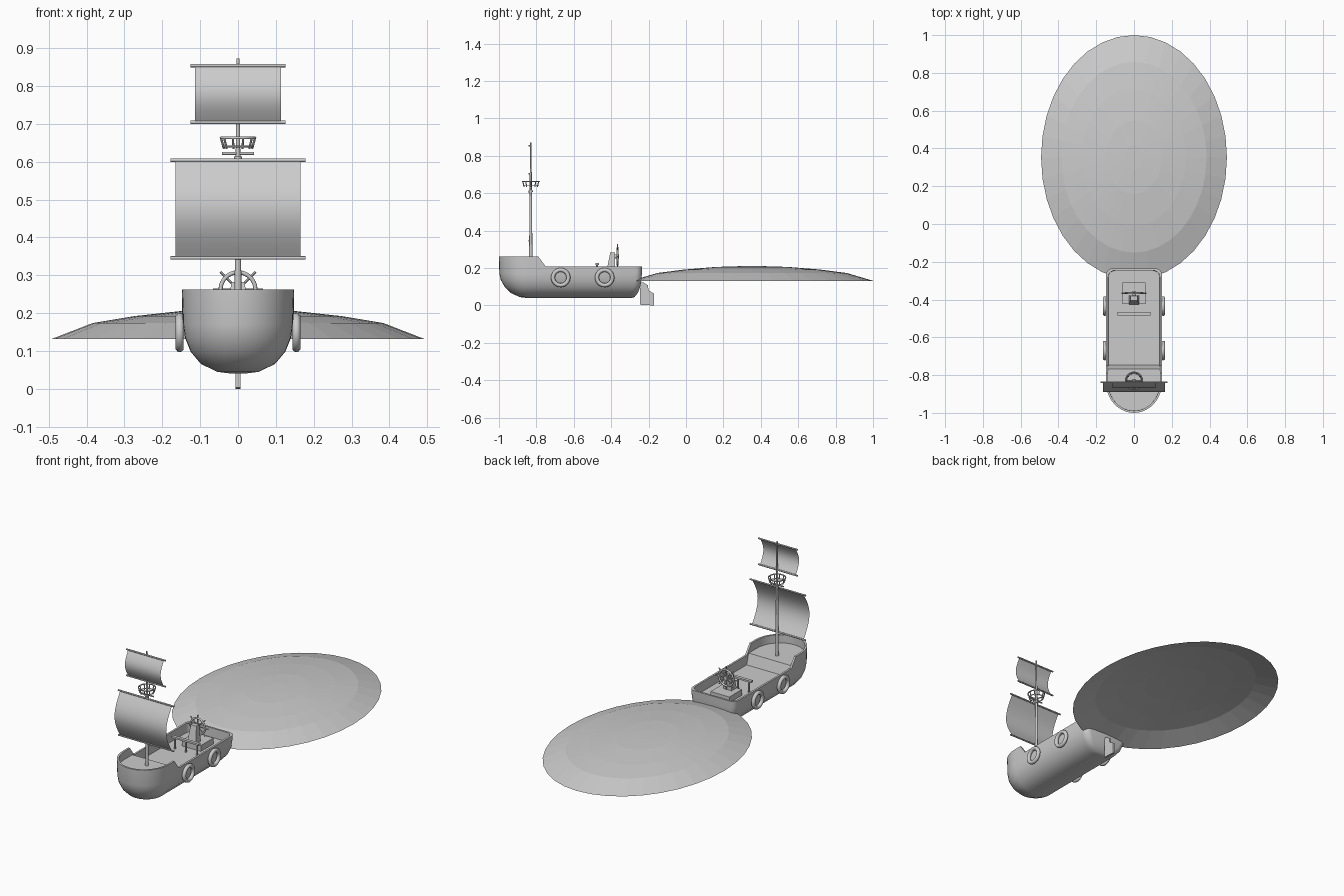
import bpy, bmesh, math
from mathutils import Vector

if "Cube" in bpy.data.objects:
    bpy.data.objects.remove(bpy.data.objects["Cube"])


def make(name, verts, faces, smooth=None):
    me = bpy.data.meshes.new(name)
    me.from_pydata(verts, [], faces)
    bm = bmesh.new()
    bm.from_mesh(me)
    bmesh.ops.recalc_face_normals(bm, faces=bm.faces)
    bm.to_mesh(me)
    bm.free()
    ob = bpy.data.objects.new(name, me)
    bpy.context.collection.objects.link(ob)
    if smooth:
        shade(ob, smooth)
    return ob


def shade(ob, angle=40):
    bpy.ops.object.select_all(action='DESELECT')
    ob.select_set(True)
    bpy.context.view_layer.objects.active = ob
    bpy.ops.object.shade_smooth_by_angle(angle=math.radians(angle))


def loft(rings, cap_start=True, cap_end=True):
    n = len(rings[0])
    verts = [p for r in rings for p in r]
    faces = [(i * n + j, i * n + (j + 1) % n, (i + 1) * n + (j + 1) % n, (i + 1) * n + j)
             for i in range(len(rings) - 1) for j in range(n)]
    if cap_start:
        faces.append(tuple(range(n)))
    if cap_end:
        faces.append(tuple(range((len(rings) - 1) * n, len(rings) * n)))
    return verts, faces


def rod(name, a, b, r1, r2=None, sides=12):
    a, b = Vector(a), Vector(b)
    bpy.ops.mesh.primitive_cone_add(vertices=sides, radius1=r1, radius2=r1 if r2 is None else r2,
                                    depth=(b - a).length, location=(a + b) / 2)
    ob = bpy.context.object
    ob.name = name
    ob.rotation_euler = (b - a).to_track_quat('Z', 'Y').to_euler()
    shade(ob)
    return ob


def box(name, loc, size):
    bpy.ops.mesh.primitive_cube_add(size=1, location=loc)
    ob = bpy.context.object
    ob.name = name
    ob.scale = size
    return ob


def ring(name, loc, major, minor, rot=(0, 0, 0), seg=32):
    bpy.ops.mesh.primitive_torus_add(major_radius=major, minor_radius=minor, major_segments=seg,
                                     minor_segments=10, location=loc, rotation=rot)
    bpy.context.object.name = name
    shade(bpy.context.object, 60)


# Hull plan outline: elliptical bow, straight sides, rounded stern corners
def half_plan(w, front, stern):
    yb, r = -0.84, min(0.035, w * 0.6)
    pts = [(w * math.sin(k * math.pi / 20), yb + (front - yb) * math.cos(k * math.pi / 20)) for k in range(11)]
    pts += [(w, -0.79), (w, -0.75), (w, -0.5)]
    pts += [(w - r + r * math.cos(k * math.pi / 10), stern - r + r * math.sin(k * math.pi / 10)) for k in range(6)]
    return pts


def plan(w, front, stern, zf):
    h = half_plan(w, front, stern)
    full = h + [(-x, y) for x, y in reversed(h[1:])]
    return [(x, y, zf(y)) for x, y in full]


def sheer(y):
    t = min(1, max(0, (y + 0.79) / 0.04))
    return 0.262 - 0.054 * t


# Hull shell with bulwark and main deck
levels = [(0.015, -0.85, -0.29, 0.040), (0.055, -0.89, -0.275, 0.045), (0.098, -0.935, -0.258, 0.066),
          (0.125, -0.968, -0.245, 0.098), (0.140, -0.99, -0.238, 0.135), (0.145, -0.998, -0.236, 0.17)]
rings = [plan(w, f, s, lambda y, z=z: z) for w, f, s, z in levels]
rings.append(plan(0.148, -1.0, -0.235, sheer))
rings.append(plan(0.137, -0.989, -0.246, sheer))
rings.append(plan(0.136, -0.988, -0.247, lambda y: 0.155))
make("hull", *loft(rings), smooth=35)

# Raised foredeck and its step
h = [p for p in half_plan(0.1365, -0.9885, -0.246) if p[1] < -0.76] + [(0.1365, -0.767)]
top = [(x, y, 0.215) for x, y in h + [(-x, y) for x, y in reversed(h[1:])]]
n = len(h)
make("foredeck", top + [(0.1365, -0.747, 0.155), (-0.1365, -0.747, 0.155)],
     [tuple(range(len(top))), (n - 1, n, len(top) + 1, len(top))])

# Rudder
prof = [(-0.245, 0.004), (-0.172, 0.0), (-0.172, 0.064), (-0.2, 0.08), (-0.204, 0.108), (-0.23, 0.124), (-0.245, 0.124)]
make("rudder", *loft([[(x, y, z) for y, z in prof] for x in (-0.006, 0.006)]))

# Side fender rings
for side in (-1, 1):
    for y in (-0.67, -0.435):
        ring("fender_ring", (side * 0.154, y, 0.149), 0.041, 0.011, (0, math.pi / 2, 0))

# Mast
MY = -0.83
rod("mast", (0, MY, 0.2), (0, MY, 0.872), 0.0095, 0.004, 16)


# Billowing sails, each between two yards
def sail(name, w, z0, z1, depth, yard):
    y0, k = MY - 0.008, 14
    prof = [(y0 - depth * math.sin(math.pi * i / k), z0 + (z1 - z0) * i / k) for i in range(k + 1)]
    verts = [(s * w, y, z) for y, z in prof for s in (-1, 1)]
    make(name, verts, [(2 * i, 2 * i + 1, 2 * i + 3, 2 * i + 2) for i in range(k)], 60)
    for z in (z0, z1):
        rod(name + "_yard", (-yard, y0, z), (yard, y0, z), 0.0045)


sail("main_sail", 0.165, 0.346, 0.604, 0.052, 0.178)
sail("top_sail", 0.114, 0.704, 0.854, 0.03, 0.125)

# Lookout basket
ring("lookout_rail", (0, MY, 0.663), 0.045, 0.0035)
ring("lookout_lower_ring", (0, MY, 0.64), 0.039, 0.0025)
rod("lookout_crossbar", (-0.042, MY, 0.622), (0.042, MY, 0.622), 0.004)
rod("mast_collar", (0, MY, 0.606), (0, MY, 0.614), 0.011)
for i in range(10):
    c, s = math.cos(i * math.pi / 5), math.sin(i * math.pi / 5)
    rod("lookout_post", (0.037 * c, MY + 0.037 * s, 0.634), (0.045 * c, MY + 0.045 * s, 0.663), 0.003, sides=8)

# Helm platform and leaning pedestal
box("helm_platform", (0, -0.367, 0.171), (0.12, 0.115, 0.036))
ped = [[(sx * w, y, z) for sx, y in ((-1, ya), (1, ya), (1, yb), (-1, yb))]
       for w, ya, yb, z in ((0.027, -0.425, -0.378, 0.185), (0.018, -0.405, -0.38, 0.282))]
make("helm_pedestal", *loft(ped))

# Steering wheel
WY, WZ = -0.366, 0.262
ring("wheel_rim", (0, WY, WZ), 0.046, 0.0055, (math.pi / 2, 0, 0))
rod("wheel_hub", (0, -0.39, WZ), (0, WY + 0.008, WZ), 0.011)
for i in range(4):
    a = i * math.pi / 4
    dx, dz = 0.066 * math.cos(a), 0.066 * math.sin(a)
    rod("wheel_spoke", (-dx, WY, WZ - dz), (dx, WY, WZ + dz), 0.0033, sides=8)

# Deck rail in front of the helm
box("deck_rail", (0, -0.475, 0.222), (0.176, 0.018, 0.01))
for x in (-0.07, 0, 0.07):
    rod("deck_rail_post", (x, -0.475, 0.152), (x, -0.475, 0.22), 0.005)

# Shallow oval dome behind the stern, open underneath
seg = 36
dome = [[(0.492 * r * math.cos(2 * math.pi * i / seg), 0.353 + 0.647 * r * math.sin(2 * math.pi * i / seg), z)
         for i in range(seg)]
        for r, z in ((1, 0.132), (0.78, 0.174), (0.56, 0.192), (0.3, 0.206), (0.1, 0.21))]
make("oval_dome", *loft(dome, cap_start=False))
